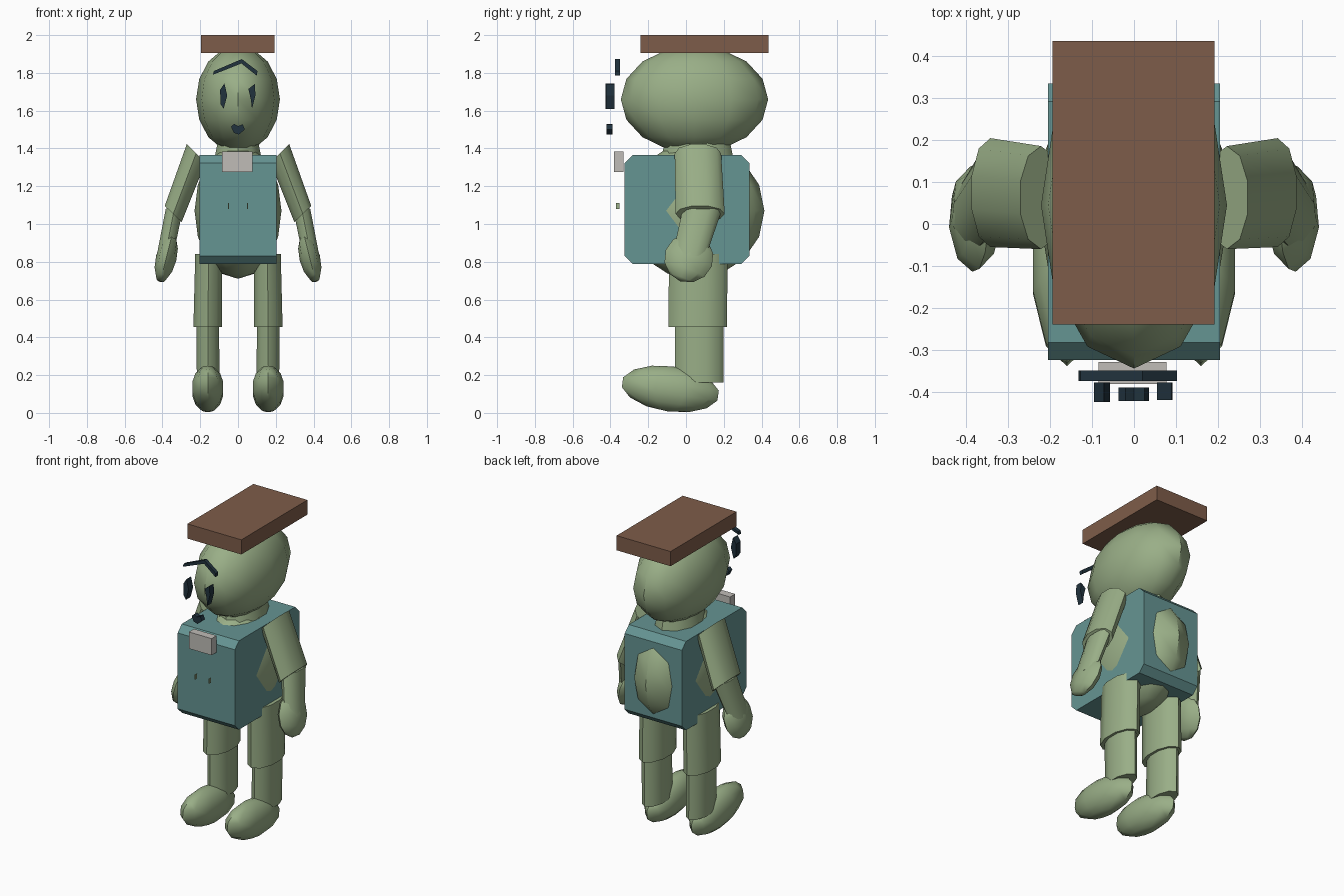
import bpy, bmesh, math
from math import cos, sin, pi, radians
from mathutils import Vector, Matrix

if "Cube" in bpy.data.objects:
    bpy.data.objects.remove(bpy.data.objects["Cube"], do_unlink=True)


def material(name, rgb):
    m = bpy.data.materials.new(name)
    m.use_nodes = True
    col = (*[(c / 255) ** 2.2 for c in rgb], 1)
    m.diffuse_color = col
    m.node_tree.nodes["Principled BSDF"].inputs["Base Color"].default_value = col
    return m


GREEN = material("sage green", (152, 173, 134))
TEAL = material("teal cloth", (101, 147, 145))
BROWN = material("brown", (125, 93, 75))
GREY = material("light grey", (190, 187, 182))
NAVY = material("dark navy", (38, 54, 64))


def finish(name, bm, mat, smooth=None):
    bmesh.ops.recalc_face_normals(bm, faces=bm.faces)
    me = bpy.data.meshes.new(name)
    bm.to_mesh(me)
    bm.free()
    me.materials.append(mat)
    ob = bpy.data.objects.new(name, me)
    bpy.context.collection.objects.link(ob)
    if smooth:
        bpy.ops.object.select_all(action='DESELECT')
        ob.select_set(True)
        bpy.context.view_layer.objects.active = ob
        bpy.ops.object.shade_smooth_by_angle(angle=radians(smooth))
    return ob


def box(name, lo, hi, mat):
    lo, hi = Vector(lo), Vector(hi)
    bm = bmesh.new()
    bmesh.ops.create_cube(bm, size=1, matrix=Matrix.Translation((lo + hi) / 2) @ Matrix.Diagonal((*(hi - lo), 1)))
    return finish(name, bm, mat)


def blob(name, centre, radii, mat, segs=12, rings=8, tilt=(0, 0, 0)):
    bm = bmesh.new()
    turn = Matrix.Rotation(tilt[1], 4, 'Y') @ Matrix.Rotation(tilt[0], 4, 'X')
    bmesh.ops.create_uvsphere(bm, u_segments=segs, v_segments=rings, radius=1,
                              matrix=Matrix.Translation(centre) @ turn @ Matrix.Diagonal((*radii, 1)))
    return finish(name, bm, mat, 45)


def tube(name, rings, mat, n=10):
    """Oval tube; each ring is (centre, sideways axis, depth)."""
    bm = bmesh.new()
    loops = []
    for c, u, depth in rings:
        c, u, v = Vector(c), Vector(u), Vector((0, depth, 0))
        loops.append([bm.verts.new(c + u * cos(2 * pi * (i + .5) / n) + v * sin(2 * pi * (i + .5) / n))
                      for i in range(n)])
    for a, b in zip(loops, loops[1:]):
        for i in range(n):
            bm.faces.new((a[i], a[(i + 1) % n], b[(i + 1) % n], b[i]))
    bm.faces.new(loops[0])
    bm.faces.new(loops[-1])
    return finish(name, bm, mat, 45)


def slab(name, outline, y0, y1, mat):
    """Outline in x and z, given depth along y."""
    bm = bmesh.new()
    front = [bm.verts.new((x, y0, z)) for x, z in outline]
    back = [bm.verts.new((x, y1, z)) for x, z in outline]
    bm.faces.new(front)
    bm.faces.new(back[::-1])
    for i in range(len(front)):
        j = (i + 1) % len(front)
        bm.faces.new((front[i], front[j], back[j], back[i]))
    return finish(name, bm, mat)


# Head, neck and flat hat
blob("head", (0, .045, 1.66), (.222, .39, .283), GREEN)
tube("neck", [((0, .06, 1.3), (.14, 0, 0), .2), ((0, .06, 1.45), (.11, 0, 0), .17)], GREEN)
box("hat", (-.195, -.24, 1.905), (.192, .437, 2), BROWN)

# Body bulging through a jacket with chamfered front and back edges
blob("body", (0, .045, 1.07), (.23, .37, .36), GREEN)
bm = bmesh.new()
bmesh.ops.create_cube(bm, size=1, matrix=Matrix.Translation((0, .005, 1.077)) @ Matrix.Diagonal((.41, .66, .576, 1)))
edges = [e for e in bm.edges if abs(e.verts[0].co.x - e.verts[1].co.x) > .1]
bmesh.ops.bevel(bm, geom=edges, offset=.042, segments=1, affect='EDGES')
finish("jacket", bm, TEAL)
box("collar_plate", (-.085, -.382, 1.275), (.078, -.33, 1.383), GREY)

# Limbs, mirrored by side
for side, s in (("left", 1), ("right", -1)):
    tube(side + "_upper_arm", [((s * .222, .063, 1.373), (s * -.052, 0, -.052), .123),
                               ((s * .343, .075, 1.053), (s * -.047, 0, -.045), .13)], GREEN)
    tube(side + "_forearm", [((s * .335, .09, 1.09), (s * .05, 0, -.01), .105),
                             ((s * .385, .02, .84), (s * .048, 0, -.01), .09)], GREEN)
    blob(side + "_hand", (s * .38, .015, .82), (.055, .13, .135), GREEN, 8, 6, (radians(-20), s * radians(-14)))
    tube(side + "_thigh", [((s * .155, .065, .84), (s * .075, 0, 0), .155),
                           ((s * .16, .062, .455), (s * .08, 0, 0), .155)], GREEN)
    tube(side + "_shin", [((s * .16, .07, .46), (s * .063, 0, 0), .128),
                          ((s * .158, .07, .16), (s * .063, 0, 0), .128)], GREEN)
    blob(side + "_foot", (s * .16, -.083, .127), (.088, .262, .12), GREEN, 10, 7, (radians(-8), 0))
    # small shard in front of the belly
    x = s * .05
    slab(side + "_belly_shard", [(x - .003, 1.11), (x + .003, 1.11), (x + .003, 1.08), (x - .003, 1.08)],
         -.37, -.352, GREEN)

# Face pieces set in front of the head
slab("right_eye", [(-.095, 1.71), (-.072, 1.745), (-.057, 1.68), (-.076, 1.61), (-.092, 1.635)], -.425, -.378, NAVY)
slab("left_eye", [(.055, 1.715), (.09, 1.742), (.092, 1.68), (.074, 1.61), (.068, 1.66)], -.42, -.378, NAVY)
slab("mouth", [(-.037, 1.515), (-.02, 1.53), (.0, 1.518), (.025, 1.528), (.036, 1.5), (.005, 1.474), (-.022, 1.482)],
     -.422, -.39, NAVY)
slab("brow", [(-.133, 1.79), (-.128, 1.81), (.02, 1.873), (.103, 1.81), (.1, 1.785), (.018, 1.85)],
     -.375, -.35, NAVY)
